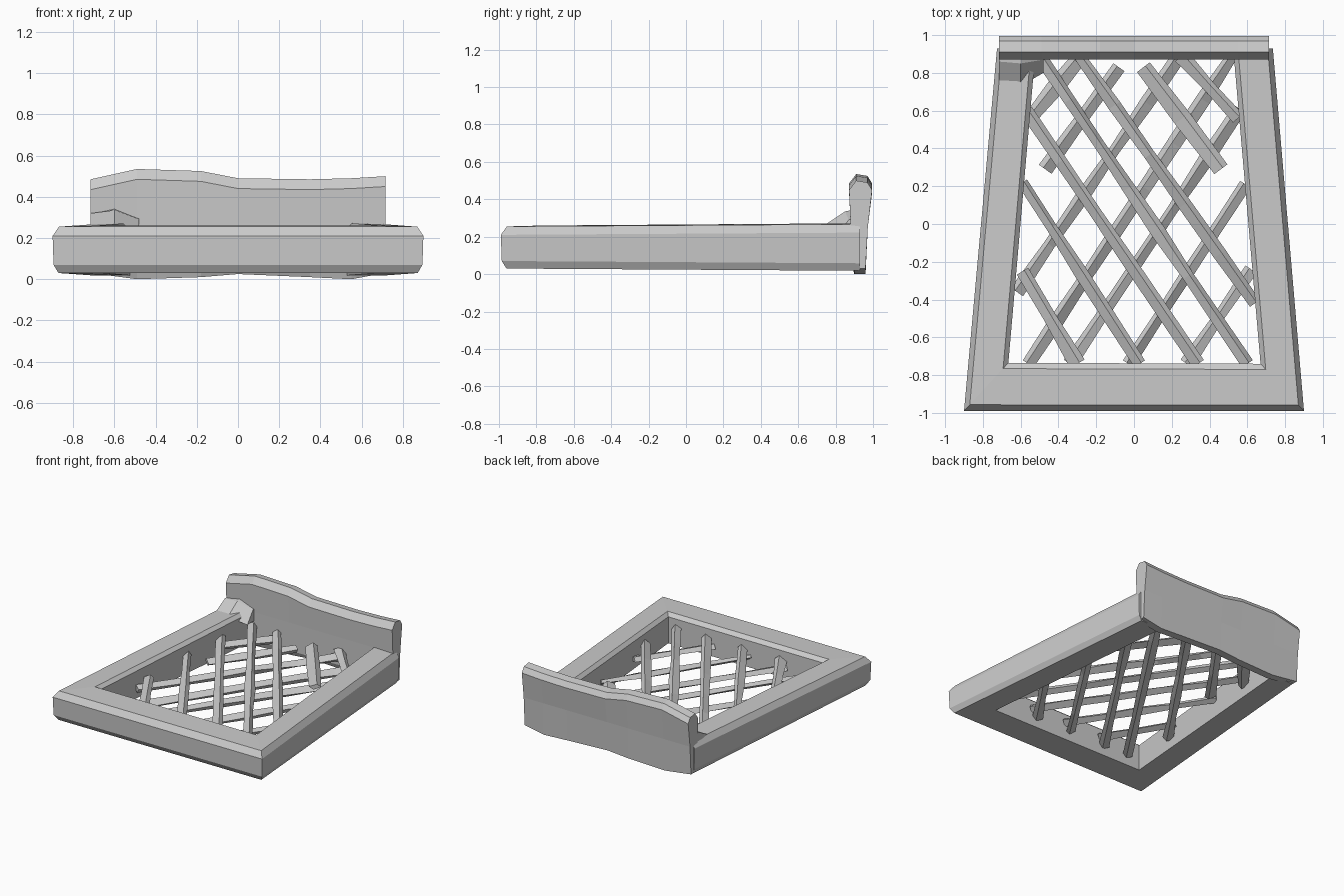
import bpy, bmesh, random
from mathutils import Vector

random.seed(4)


def loft(name, rings, parts=None):
    """Skin closed rings of points into a capped solid."""
    bm = bmesh.new()
    for group in (parts or [rings]):
        vs = [[bm.verts.new(p) for p in r] for r in group]
        n = len(vs[0])
        for a, b in zip(vs, vs[1:]):
            for i in range(n):
                j = (i + 1) % n
                bm.faces.new((a[i], a[j], b[j], b[i]))
        bm.faces.new(vs[0])
        bm.faces.new(vs[-1][::-1])
    bmesh.ops.recalc_face_normals(bm, faces=bm.faces)
    me = bpy.data.meshes.new(name)
    bm.to_mesh(me)
    bm.free()
    ob = bpy.data.objects.new(name, me)
    bpy.context.collection.objects.link(ob)
    return ob


# Tapered frame: one rail profile swept round three sides with mitred corners
profile = [(0.02, 0.07), (0, 0.21), (0.13, 0.255), (0.88, 0.26),
           (1, 0.235), (1, 0.03), (0.12, 0.03)]
corners = [((-0.725, 0.93), (-0.52, 0.93), 0.012),
           ((-0.90, -0.99), (-0.665, -0.735), 0),
           ((0.90, -0.99), (0.67, -0.74), 0),
           ((0.735, 0.93), (0.525, 0.93), 0.012)]
rings = []
for outer, inner, lift in corners:
    o, i = Vector(outer), Vector(inner)
    rings.append([(*o.lerp(i, t), z + (lift if z > 0.2 else -lift))
                  for t, z in profile])
loft("seat_frame", rings)

# Raised back board with an uneven top edge
stations = [(-0.715, 0.485, 0.03), (-0.49, 0.535, 0.0), (-0.18, 0.525, 0.01),
            (0.0, 0.49, 0.025), (0.35, 0.485, 0.01), (0.55, 0.49, 0.0),
            (0.715, 0.50, 0.03)]
rings = []
for x, top, low in stations:
    rings.append([(x, 0.90, low), (x, 0.96, low), (x, 0.972, 0.25),
                  (x, 0.995, top - 0.05), (x, 0.97, top - 0.01),
                  (x, 0.91, top), (x, 0.872, top - 0.05),
                  (x, 0.88, 0.27), (x, 0.885, 0.05)])
loft("back_board", rings)

# Small wedge where the left rail meets the back board
loft("corner_wedge", [
    [(-0.715, 0.74, 0.255), (-0.715, 0.90, 0.255), (-0.715, 0.90, 0.32), (-0.715, 0.86, 0.32)],
    [(-0.60, 0.73, 0.255), (-0.60, 0.90, 0.255), (-0.60, 0.90, 0.345), (-0.60, 0.85, 0.335)],
    [(-0.48, 0.80, 0.20), (-0.48, 0.90, 0.20), (-0.48, 0.90, 0.30), (-0.48, 0.87, 0.29)]])


def strip(x0, y0, x1, y1, z, w):
    """Rough flat bar with a slightly uneven width."""
    a, b = Vector((x0, y0, z)), Vector((x1, y1, z))
    d = (b - a).normalized()
    side = Vector((-d.y, d.x, 0))
    n = max(2, round((b - a).length / 0.3))
    out = []
    for k in range(n + 1):
        c = a.lerp(b, k / n)
        h = w / 2 * random.uniform(0.8, 1.15)
        t = 0.025 * random.uniform(0.8, 1.2)
        tilt = random.uniform(-0.01, 0.01)
        up = Vector((0, 0, 1))
        out.append([c + side * h + up * tilt, c + side * h * 0.3 + up * t,
                    c - side * h - up * tilt, c - side * h * 0.3 - up * t])
    return out


# Upper lattice layer, running back left to front right
upper = [(-0.59, -0.25, -0.30, -0.74, 0.08), (-0.59, 0.22, 0.03, -0.74, 0.065),
         (-0.57, 0.60, 0.34, -0.74, 0.065), (-0.50, 0.89, 0.60, -0.74, 0.07),
         (-0.29, 0.89, 0.64, -0.42, 0.07), (0.05, 0.83, 0.46, 0.29, 0.09),
         (0.25, 0.89, 0.55, 0.56, 0.075)]
loft("upper_lattice", None, [strip(*s[:4], 0.165, s[4]) for s in upper])

# Lower lattice layer, running front left to back right
lower = [(0.28, -0.74, 0.62, -0.24, 0.07), (-0.03, -0.74, 0.59, 0.21, 0.07),
         (-0.34, -0.74, 0.56, 0.61, 0.07), (-0.56, -0.74, 0.52, 0.89, 0.07),
         (-0.62, -0.36, 0.24, 0.89, 0.07), (-0.47, 0.29, -0.08, 0.83, 0.075),
         (-0.55, 0.56, -0.28, 0.89, 0.085)]
loft("lower_lattice", None, [strip(*s[:4], 0.11, s[4]) for s in lower])
